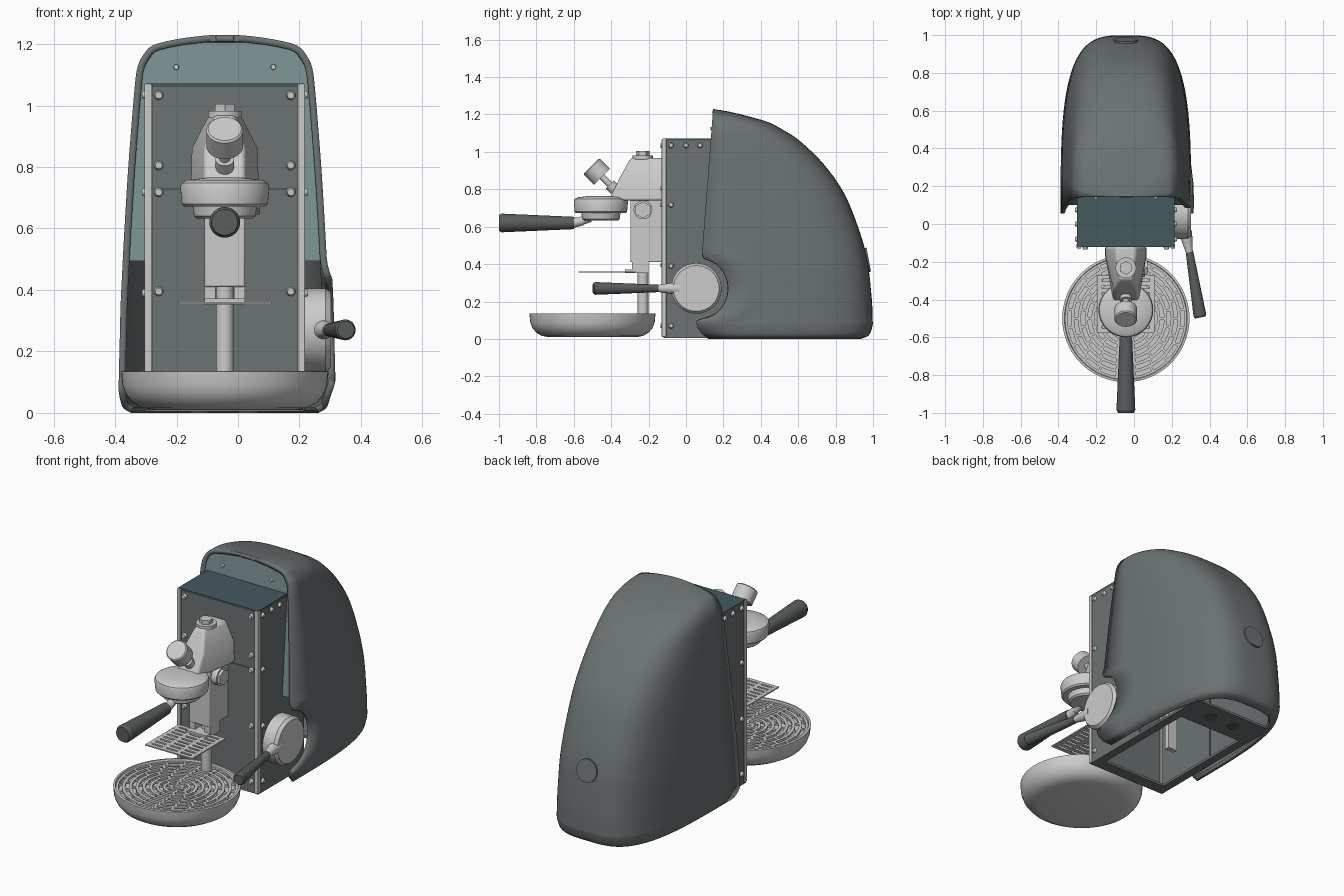
import bpy, bmesh, math
from mathutils import Vector, Matrix

if "Cube" in bpy.data.objects:
    bpy.data.objects.remove(bpy.data.objects["Cube"])

CX = -0.043          # centre line of the machine
DIAL = (0.055, 0.27)  # y, z of the steam dial


def material(name, rgb):
    m = bpy.data.materials.new(name)
    m.diffuse_color = (*rgb, 1)
    m.use_nodes = True
    m.node_tree.nodes["Principled BSDF"].inputs["Base Color"].default_value = m.diffuse_color
    return m


BODY = material("body_grey", (0.15, 0.17, 0.17))
TEAL = material("teal_grey", (0.2, 0.29, 0.29))
DARK = material("dark_teal", (0.06, 0.1, 0.11))
GRIP = material("grip_black", (0.1, 0.11, 0.11))


def finish(bm, name, mat=None, bevel=0, clean=True):
    if clean:
        bmesh.ops.remove_doubles(bm, verts=bm.verts, dist=1e-5)
        bmesh.ops.recalc_face_normals(bm, faces=bm.faces)
    me = bpy.data.meshes.new(name)
    bm.to_mesh(me)
    bm.free()
    ob = bpy.data.objects.new(name, me)
    bpy.context.collection.objects.link(ob)
    if mat:
        me.materials.append(mat)
    if bevel:
        b = ob.modifiers.new("bevel", 'BEVEL')
        b.width, b.segments, b.limit_method = bevel, 3, 'ANGLE'
    return ob


def cyl(bm, p, q, r, r2=None, seg=32):
    p, q = Vector(p), Vector(q)
    d = q - p
    m = Matrix.Translation((p + q) / 2) @ d.to_track_quat('Z', 'Y').to_matrix().to_4x4()
    bmesh.ops.create_cone(bm, cap_ends=True, segments=seg, radius1=r,
                          radius2=r if r2 is None else r2, depth=d.length, matrix=m)


def box(bm, lo, hi, rot=None):
    lo, hi = Vector(lo), Vector(hi)
    m = Matrix.Translation((lo + hi) / 2) @ Matrix.Diagonal((*(hi - lo), 1))
    bmesh.ops.create_cube(bm, size=1, matrix=(rot @ m) if rot else m)


def lathe(bm, profile, centre, seg=64):
    rows = [[bm.verts.new((centre[0] + r * math.cos(2 * math.pi * i / seg),
                           centre[1] + r * math.sin(2 * math.pi * i / seg), z))
             for i in range(seg)] for r, z in profile]
    for a, b in zip(rows, rows[1:]):
        for i in range(seg):
            j = (i + 1) % seg
            bm.faces.new((a[i], a[j], b[j], b[i]))


def part(name, fn, *shapes, mat=None, bevel=0):
    bm = bmesh.new()
    for s in shapes:
        fn(bm, *s)
    return finish(bm, name, mat, bevel)


# Rear shell: stacked U-shaped slices (z, half width, back y)
KEYS = [(0, .305, .935), (.02, .333, .978), (.07, .345, .997), (.105, .345, .998), (.19, .343, .995),
        (.27, .341, .988), (.35, .339, .98), (.435, .335, .967), (.57, .328, .93), (.77, .316, .85),
        (.93, .304, .74), (1.06, .293, .607), (1.12, .285, .515), (1.16, .268, .437), (1.195, .235, .315),
        (1.215, .16, .23), (1.226, .08, .165), (1.23, .03, .145)]


def spline(keys, sub):
    k = [Vector(p) for p in keys]
    k = [2 * k[0] - k[1]] + k + [2 * k[-1] - k[-2]]
    out = []
    for a, b, c, d in zip(k, k[1:], k[2:], k[3:]):
        for i in range(sub):
            t = i / sub
            out.append(b + .5 * t * (c - a + t * (2 * a - 5 * b + 4 * c - d + t * (3 * (b - c) + d - a))))
    return out + [k[-2]]


def front_y(z):
    return .05 + .0772 * z + .07 * max(0, 1 - z / .09) ** 2


ROWS, N, COLS = spline(KEYS, 5), 3.4, 56
bm = bmesh.new()
grid = []
for z, w, back in ROWS:
    f = front_y(z)
    back = max(back, f)
    cut = max(f, DIAL[0] + math.sqrt(max(0, .17 ** 2 - (z - DIAL[1]) ** 2)) if abs(z - DIAL[1]) < .17 else f)
    row = []
    for j in range(COLS + 1):
        a = math.pi * j / COLS
        c, t = math.cos(a), max(0, math.sin(a)) ** (2 / N)
        right = j < COLS / 2
        t0 = (cut - f) / (back - f) if right and back > f else 0
        t = min(1, t0 + (1 - t0) * t)
        x = w * (1 - t ** N) ** (1 / N) * (1 if right else -1)
        y = f + (back - f) * t
        if right:   # flared rim round the dial opening
            d = math.hypot(y - DIAL[0], z - DIAL[1])
            x += .015 * max(0, 1 - max(0, d - .17) / .07) ** 2
        row.append(bm.verts.new((CX + x, y, z)))
    grid.append(row)
for a, b in zip(grid, grid[1:]):
    for j in range(COLS):
        bm.faces.new((a[j], a[j + 1], b[j + 1], b[j]))
shell = finish(bm, "rear_shell", BODY, clean=False)
s = shell.modifiers.new("thickness", 'SOLIDIFY')
s.thickness, s.offset = .022, -1

# Teal infill panel behind the box, following the shell outline
bm = bmesh.new()
edge = [(w - .018, z - .014) for z, w, b in ROWS if z > .5]
loop = [(x, z) for x, z in edge] + [(-x, z) for x, z in reversed(edge)]
bm.faces.new([bm.verts.new((CX + x, front_y(z) + .012, z)) for x, z in loop])
finish(bm, "infill_panel", TEAL)

# Round badge plate on the back
part("back_disc", cyl, ((CX, .955, .42), (CX, .977, .424), .065), mat=BODY)

# Front box: panels, top, corner strips, base frame
H = .258
L, R = CX - H, CX + H
part("box_panels", box, ((L, -.122, .73), (R, -.11, 1.068)), ((L, -.122, .01), (R, -.11, .727)),
     ((L, -.12, .01), (L + .012, .3, 1.066)), ((R - .012, -.12, .01), (R, .3, 1.066)), mat=BODY)
part("box_top", box, ((L, -.122, 1.06), (R, .3, 1.072)), mat=DARK)
part("corner_strips", box, *[((CX + s * (H - .009) - .012, -.13, .01), (CX + s * (H - .009) + .012, -.105, 1.07))
                             for s in (-1, 1)], bevel=.004)
part("base_frame", box, ((L, -.12, .004), (L + .05, .8, .018)), ((R - .05, -.12, .004), (R, .8, .018)),
     ((L, -.12, .004), (R, -.05, .018)), ((L, .6, .004), (R, .8, .018)), mat=BODY)
part("base_feet", cyl, *[((CX + s * .08, .7, 0), (CX + s * .08, .7, .01), .035) for s in (-1, 1)], mat=GRIP)
part("inner_post", box, ((CX - .03, .25, .018), (CX + .03, .28, 1.06)))

# Screws on front, sides and infill panel
screws = [((CX + s * .215, -.12, z), (CX + s * .215, -.136, z), .016, .011, 16)
          for s in (-1, 1) for z in (.07, .395, .718, .805, 1.033)]
screws += [((CX + s * H, y, z), (CX + s * (H + .012), y, z), .015, .01, 16) for s in (-1, 1)
           for y, z in ((-.08, .07), (-.08, .39), (-.08, .718), (-.08, 1.035), (0, 1.035), (.075, 1.035))]
screws += [((CX + s * .158, .16, 1.125), (CX + s * .158, .132, 1.125), .01, .008, 16) for s in (-1, 1)]
part("screws", cyl, *screws)

# Brew head housing: tapered block from (z, half width, front y)
bm = bmesh.new()
prev = None
for z, hx, yf in ((.74, .11, -.415), (.86, .107, -.355), (.968, .052, -.295)):
    cur = [bm.verts.new((CX + x, y, z)) for x, y in ((-hx, -.12), (-hx, -.17), (-hx * .6, yf), (hx * .6, yf),
                                                    (hx, -.17), (hx, -.12))]
    if prev:
        for i in range(6):
            bm.faces.new((prev[i], prev[(i + 1) % 6], cur[(i + 1) % 6], cur[i]))
    else:
        bm.faces.new(cur)
    prev = cur
bm.faces.new(prev)
finish(bm, "head_housing", bevel=.012)
part("head_bolt", cyl, ((CX, -.232, .96), (CX, -.232, .982), .055), ((CX, -.232, .97), (CX, -.232, 1.005), .036, None, 6))
part("head_neck", box, ((CX - .066, -.297, .41), (CX + .066, -.12, .76)), bevel=.006)
part("neck_brackets", box, *[((CX + s * .048 - .018, -.29, .36), (CX + s * .048 + .018, -.2, .42)) for s in (-1, 1)])
part("side_valve", cyl, ((CX + .05, -.23, .69), (CX + .1, -.23, .69), .05),
     ((CX + .09, -.23, .69), (CX + .115, -.23, .69), .045, None, 6))

# Brew group, filter holder and its handle
GY = -.455
part("brew_group", lathe, ([(0, .765), (.06, .765), (.125, .757), (.14, .748), (.145, .735), (.14, .68), (.132, .672),
     (.105, .672), (.1, .64), (.09, .632), (0, .632)], (CX, GY)))
part("filter_neck", cyl, ((CX, GY - .06, .65), (CX, -.56, .63), .026, .022), ((CX, -.55, .63), (CX, -.61, .62), .022, .028))
part("filter_handle", cyl, ((CX, -.6, .62), (CX, -.985, .62), .033, .05), ((CX, -.985, .62), (CX, -1, .62), .05, .042),
     mat=GRIP)

# Tilted knob
k = Vector((CX, -.478, .896))
d = Vector((0, -.707, .707))
part("knob", cyl, (k - d * .04, k + d * .034, .06), (k + d * .034, k + d * .04, .06, .054))
part("knob_stem", cyl, (k, k - d * .14, .017), (k - d * .1, k - d * .14, .03))

# Cup stand: post and slotted plate
part("stand_post", cyl, ((CX, -.23, .1), (CX, -.23, .42), .029))
part("stand_clip", box, ((CX - .066, -.325, .352), (CX + .066, -.2, .372)))
bars = [((CX - .152, y - .011, .354), (CX + .152, y + .011, .361)) for y in [-.565 + i * .0355 for i in range(9)]]
bars += [((CX + x - .013, -.575, .3545), (CX + x + .013, -.27, .3605)) for x in (-.139, -.047, .047, .139)]
part("cup_plate", box, *bars)

# Drip tray bowl
TY = -.5
part("drip_tray", lathe, ([(0, .01), (.235, .01), (.27, .016), (.3, .033), (.322, .06), (.333, .09), (.337, .135),
     (.325, .137), (.318, .112), (.31, .095), (0, .095)], (CX, TY)))

# Drip grate: concentric rings tied by staggered spokes
bm = bmesh.new()
radii = [.03 + .036 * i for i in range(9)]
for r in radii:
    lathe(bm, [(r - .008, .112), (r + .008, .112), (r + .008, .126), (r - .008, .126), (r - .008, .112)], (CX, TY), 48)
for i, r in enumerate(radii[:-1]):
    n = 6 + 2 * i
    for j in range(n):
        rot = Matrix.Translation((CX, TY, 0)) @ Matrix.Rotation(2 * math.pi * (j + .5 * (i % 2)) / n, 4, 'Z')
        box(bm, (r, -.007, .113), (r + .036, .007, .1255), rot)
finish(bm, "drip_grate")

# Steam dial and lever
dy, dz = DIAL
part("steam_dial", cyl, ((R - .01, dy, dz), (.285, dy, dz), .135, None, 64), ((.285, dy, dz), (.303, dy, dz), .135, .122, 64))
part("lever_neck", cyl, ((.272, -.04, dz), (.295, -.16, dz), .036, .017))
part("lever_grip", cyl, ((.294, -.15, dz), (.349, -.485, dz), .02, .034), ((.349, -.485, dz), (.351, -.495, dz), .034, .028),
     mat=GRIP)

# Smooth shading with sharp edges kept
bpy.ops.object.select_all(action='SELECT')
bpy.context.view_layer.objects.active = shell
bpy.ops.object.shade_smooth_by_angle(angle=math.radians(35))
